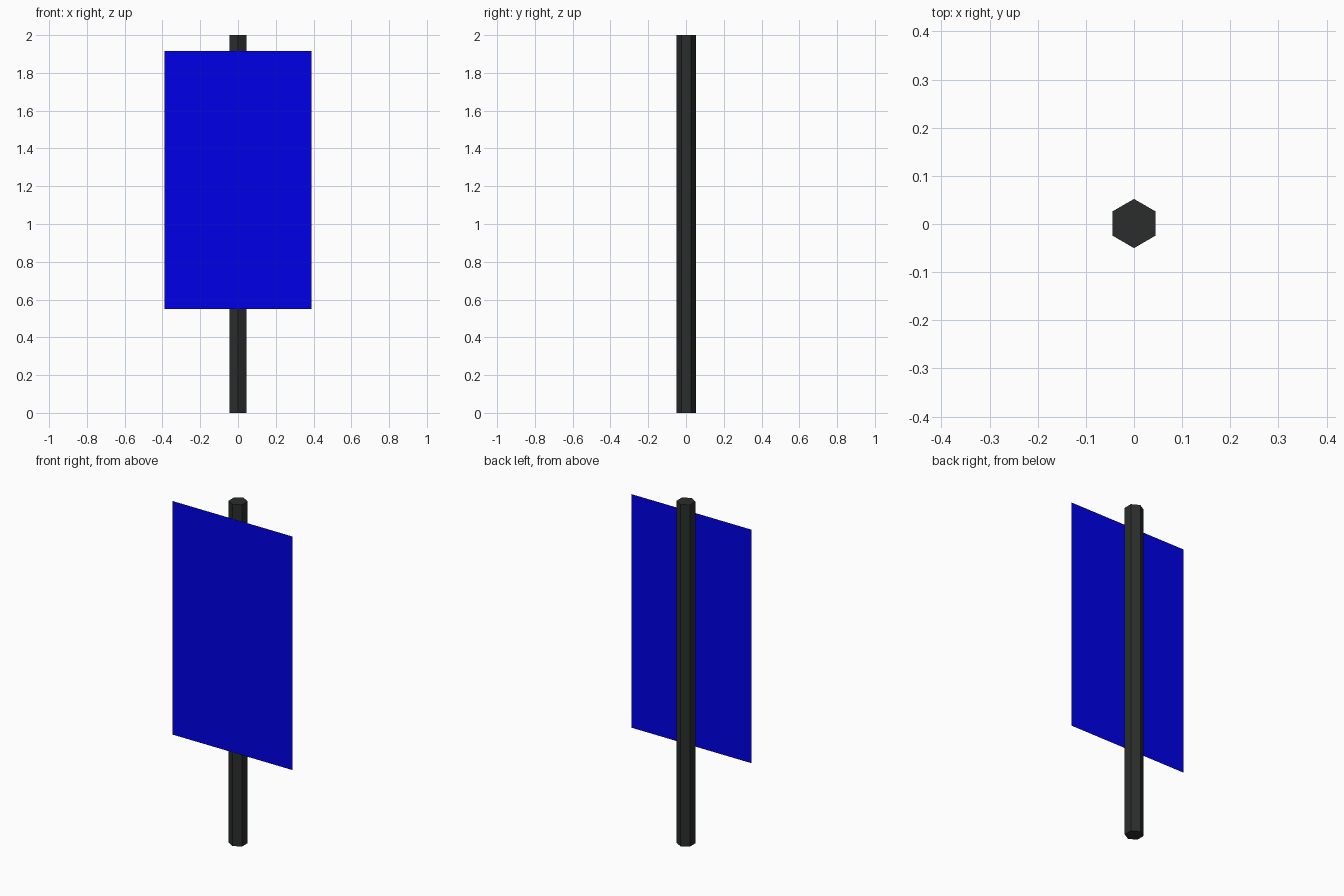
import bpy
from math import pi

if "Cube" in bpy.data.objects:
    bpy.data.objects.remove(bpy.data.objects["Cube"])


def paint(obj, name, rgb):
    mat = bpy.data.materials.new(name)
    mat.diffuse_color = (*rgb, 1)
    mat.use_nodes = True
    mat.node_tree.nodes["Principled BSDF"].inputs["Base Color"].default_value = mat.diffuse_color
    obj.data.materials.append(mat)


# Hexagonal pole with a corner pointing to the front
bpy.ops.mesh.primitive_cylinder_add(vertices=6, radius=0.051, depth=2, location=(0, 0.001, 1))
pole = bpy.context.object
pole.name = "pole"
paint(pole, "dark_metal", (0.024, 0.026, 0.026))

# Thin single-sheet sign panel just in front of the pole
WIDTH, BOTTOM, TOP = 0.776, 0.55, 1.917
bpy.ops.mesh.primitive_plane_add(size=1, location=(0, -0.052, (BOTTOM + TOP) / 2),
                                 rotation=(pi / 2, 0, 0))
panel = bpy.context.object
panel.name = "sign_panel"
panel.scale = (WIDTH, TOP - BOTTOM, 1)
bpy.ops.object.transform_apply(location=False, rotation=True, scale=True)
paint(panel, "blue_panel", (0.0, 0.0, 0.8))
